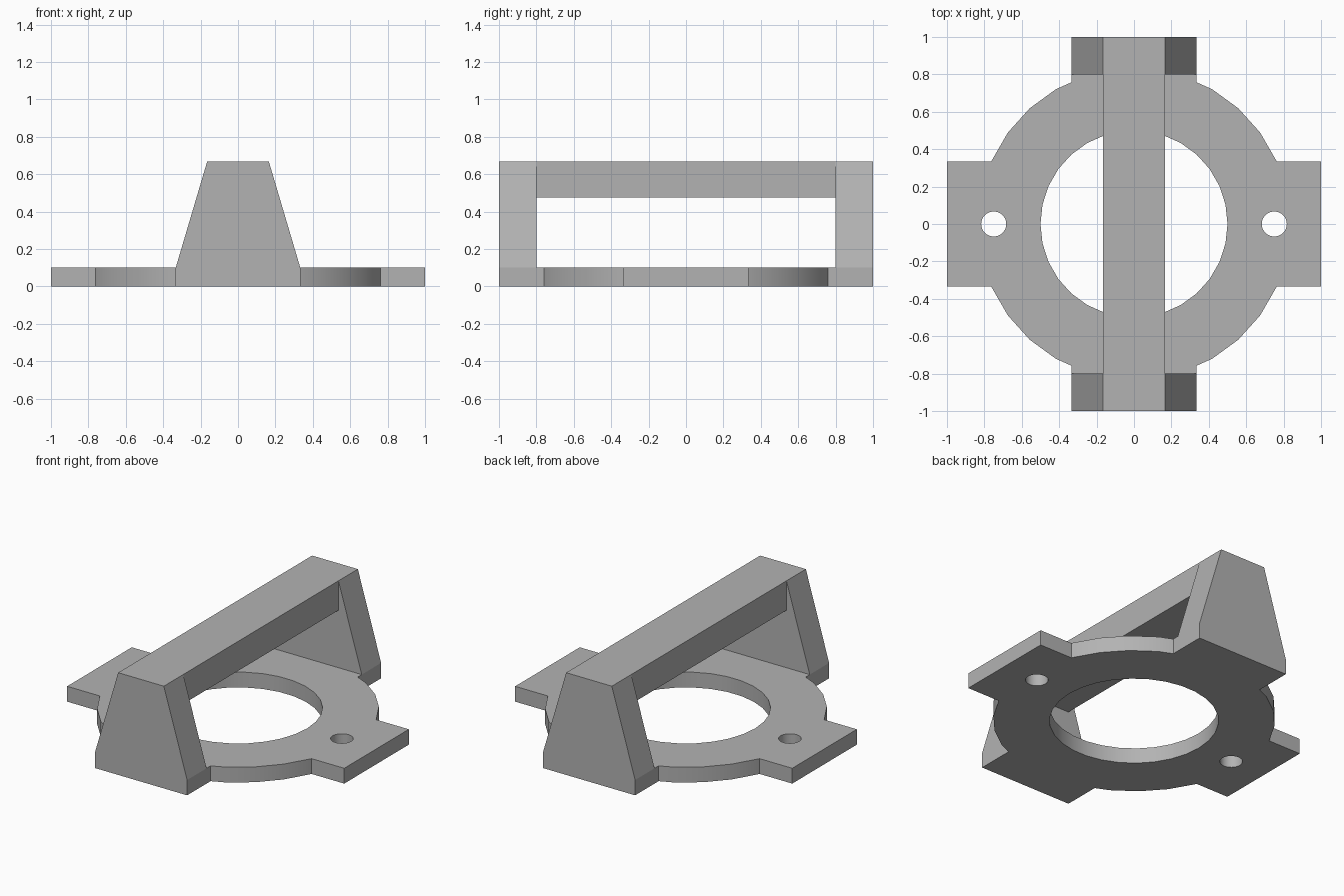
import bpy
import bmesh
from math import cos, sin, radians, tau

cube = bpy.data.objects.get("Cube")
if cube:
    bpy.data.objects.remove(cube, do_unlink=True)

THICK, TOP, BEAM_LOW = 0.10, 0.667, 0.475
ARM, BEAM, LEG_IN = 0.333, 0.165, 0.80   # half widths, inner leg position
RING, BORE, HOLE, HOLE_X = 0.833, 0.5, 0.067, 0.75

grey = bpy.data.materials.new("plain grey")
grey.use_nodes = True
color = (0.45, 0.45, 0.45, 1)
grey.diffuse_color = color
grey.node_tree.nodes["Principled BSDF"].inputs["Base Color"].default_value = color


def add_object(name, mesh):
    obj = bpy.data.objects.new(name, mesh)
    bpy.context.collection.objects.link(obj)
    mesh.materials.clear()
    mesh.materials.append(grey)
    bpy.ops.object.select_all(action="DESELECT")
    obj.select_set(True)
    bpy.context.view_layer.objects.active = obj
    bpy.ops.object.shade_smooth_by_angle(angle=radians(30))
    return obj


def circle(radius, cx=0, n=30):
    return [(cx + radius * cos(tau * i / n), radius * sin(tau * i / n)) for i in range(n)]


def prism(name, profile, y0, y1, skip):
    """Extrude an (x, z) profile along y, leaving out faces hidden in a joint."""
    bm = bmesh.new()
    face = bm.faces.new([bm.verts.new((x, y0, z)) for x, z in profile])
    out = bmesh.ops.extrude_face_region(bm, geom=[face], use_keep_orig=True)
    moved = [v for v in out["geom"] if isinstance(v, bmesh.types.BMVert)]
    bmesh.ops.translate(bm, verts=moved, vec=(0, y1 - y0, 0))
    bmesh.ops.recalc_face_normals(bm, faces=bm.faces)
    hidden = [f for f in bm.faces if skip(f.normal)]
    bmesh.ops.delete(bm, geom=hidden, context="FACES")
    mesh = bpy.data.meshes.new(name)
    bm.to_mesh(mesh)
    bm.free()
    return add_object(name, mesh)


# Base plate: ring with four arms, central bore and two screw holes
arc = [(RING * cos(radians(a)), RING * sin(radians(a))) for a in (24, 36, 48, 60)]
quarter = [(1, ARM), (0.763, ARM)] + arc + [(ARM, 0.758), (ARM, 1)]
half = quarter + [(-x, y) for x, y in reversed(quarter)]
outline = half + [(-x, -y) for x, y in half]

curve = bpy.data.curves.new("base_outline", "CURVE")
curve.dimensions = "2D"
curve.fill_mode = "BOTH"
curve.extrude = THICK / 2
for loop in (outline, circle(BORE), circle(HOLE, HOLE_X), circle(HOLE, -HOLE_X)):
    spline = curve.splines.new("POLY")
    spline.points.add(len(loop) - 1)
    for point, (x, y) in zip(spline.points, loop):
        point.co = (x, y, 0, 1)
    spline.use_cyclic_u = True
helper = bpy.data.objects.new("base_outline", curve)
bpy.context.collection.objects.link(helper)
bpy.context.view_layer.update()
graph = bpy.context.evaluated_depsgraph_get()
plate = bpy.data.meshes.new_from_object(helper.evaluated_get(graph))
bpy.data.objects.remove(helper, do_unlink=True)

bm = bmesh.new()
bm.from_mesh(plate)
bmesh.ops.translate(bm, verts=bm.verts, vec=(0, 0, THICK / 2))
bmesh.ops.remove_doubles(bm, verts=bm.verts, dist=0.0005)
bmesh.ops.recalc_face_normals(bm, faces=bm.faces)
bm.to_mesh(plate)
bm.free()
add_object("base_plate", plate)

# Tapered legs at front and back
taper = [(-ARM, THICK), (ARM, THICK), (BEAM, TOP), (-BEAM, TOP)]
for name, side in (("front_leg", -1), ("back_leg", 1)):
    prism(name, taper, side * LEG_IN, side, lambda n: n.z < -0.9)

# Handle beam joining the legs
bar = [(-BEAM, BEAM_LOW), (BEAM, BEAM_LOW), (BEAM, TOP), (-BEAM, TOP)]
prism("handle_beam", bar, -LEG_IN, LEG_IN, lambda n: abs(n.y) > 0.9)
